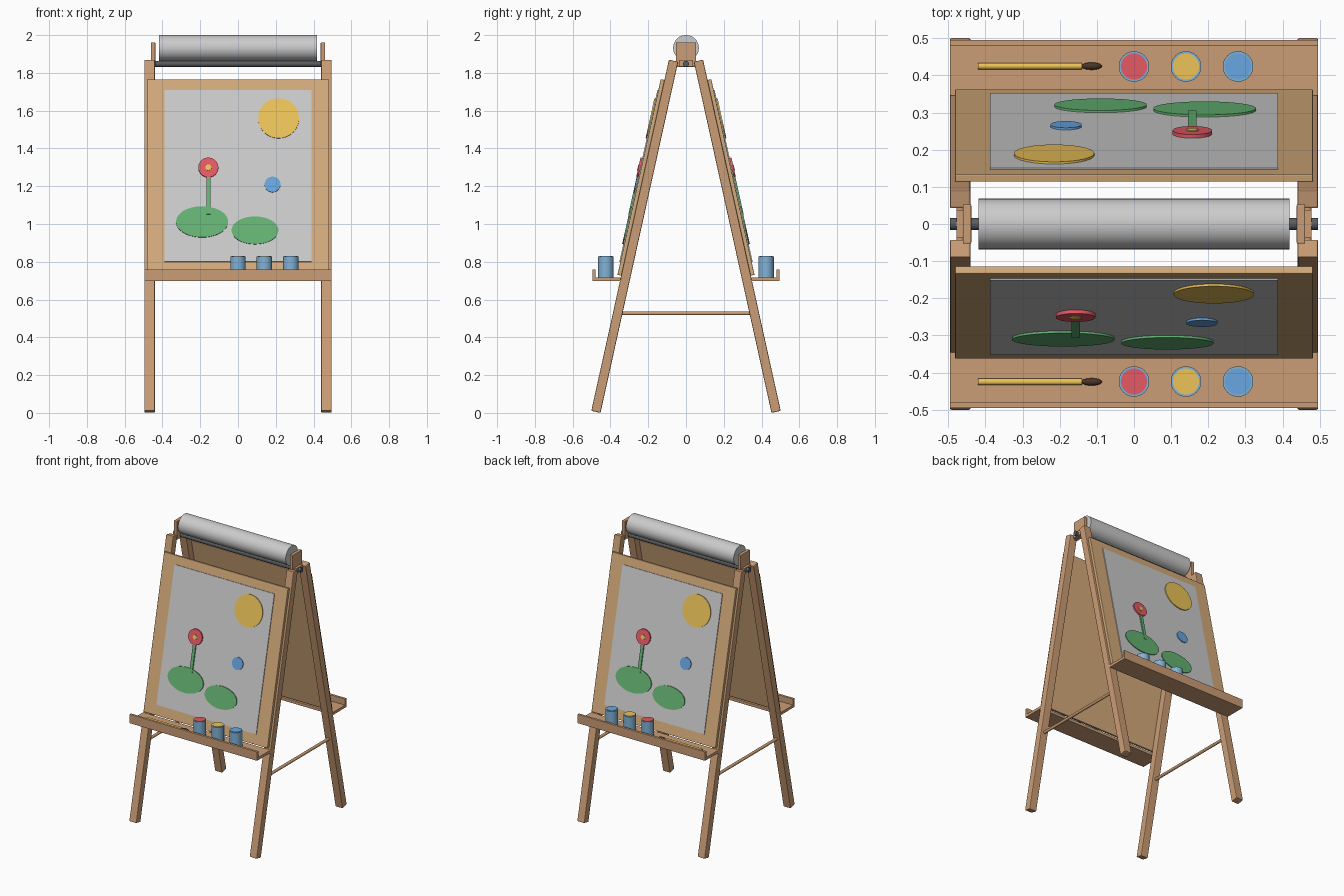
import bpy
from math import sin, cos, atan2, pi, radians
from mathutils import Matrix, Vector

if "Cube" in bpy.data.objects:
    bpy.data.objects.remove(bpy.data.objects["Cube"])


def mat(name, r, g, b):
    m = bpy.data.materials.new(name)
    m.diffuse_color = (r, g, b, 1)
    m.use_nodes = True
    m.node_tree.nodes["Principled BSDF"].inputs["Base Color"].default_value = m.diffuse_color
    return m


WOOD = mat("wood", 0.60, 0.34, 0.18)
PANEL = mat("panel wood", 0.66, 0.41, 0.20)
METAL = mat("dark metal", 0.10, 0.11, 0.12)
RED = mat("red paint", 0.78, 0.10, 0.13)
YELLOW = mat("yellow paint", 0.85, 0.55, 0.10)
BLUE = mat("blue paint", 0.14, 0.38, 0.75)
GREEN = mat("green paint", 0.13, 0.45, 0.17)
CUP = mat("cup blue", 0.22, 0.45, 0.68)
BRISTLE = mat("bristle brown", 0.07, 0.035, 0.02)
I4 = Matrix.Identity(4)


def finish(name, m, frame, material, smooth=False):
    o = bpy.context.object
    o.name = name
    o.matrix_world = frame @ m
    bpy.ops.object.transform_apply(location=True, rotation=True, scale=True)
    if material:
        o.data.materials.append(material)
    if smooth:
        bpy.ops.object.shade_smooth_by_angle(angle=radians(35))
    return o


def box(name, lo, hi, material, frame=I4, bevel=0.0):
    lo, hi = Vector(lo), Vector(hi)
    bpy.ops.mesh.primitive_cube_add(size=1)
    m = Matrix.Translation((lo + hi) / 2) @ Matrix.Diagonal((*(hi - lo), 1))
    o = finish(name, m, frame, material)
    if bevel:
        b = o.modifiers.new("bevel", 'BEVEL')
        b.width, b.segments = bevel, 2
    return o


def rod(name, center, r, length, material, axis='Z', frame=I4, ry=None, verts=48):
    bpy.ops.mesh.primitive_cylinder_add(vertices=verts, radius=1, depth=1)
    turn = {'X': Matrix.Rotation(pi / 2, 4, 'Y'), 'Y': Matrix.Rotation(pi / 2, 4, 'X'), 'Z': I4}[axis]
    m = Matrix.Translation(center) @ turn @ Matrix.Diagonal((r, ry or r, length, 1))
    return finish(name, m, frame, material, True)


# leaning side frame: local x = across, y = up the leg, z = outward
A = atan2(0.411, 1.859)
Z0 = 0.0054
LEAN = Matrix(((1, 0, 0, 0),
               (0, sin(A), -cos(A), -0.477),
               (0, cos(A), sin(A), Z0),
               (0, 0, 0, 1)))


def up(z, n):
    """distance along the leg for world height z at outward offset n"""
    return (z - Z0 - n * sin(A)) / cos(A)


def blob(name, x, z, rx, rz, material, frame, top=0.056):
    rod(name, (x, up(z, top), (0.049 + top) / 2), rx, top - 0.049, material, frame=frame, ry=rz)


for side, turn, sy in (("front", 0, -1), ("back", pi, 1)):
    F = Matrix.Rotation(turn, 4, 'Z') @ LEAN

    # legs and drawing board
    for sx in (-1, 1):
        x0, x1 = sorted((sx * 0.44, sx * 0.496))
        box(side + "_leg", (x0, 0, -0.025), (x1, 1.904, 0.025), WOOD, F, 0.005)
    box(side + "_board", (-0.482, 0.733, 0.024), (0.482, 1.794, 0.045), PANEL, F, 0.003)
    box(side + "_paper", (-0.388, 0.803, 0.044), (0.388, 1.735, 0.050), None, F)

    # painted picture
    blob(side + "_sun", 0.215, 1.56, 0.108, 0.108, YELLOW, F)
    blob(side + "_left_bush", -0.19, 1.012, 0.138, 0.084, GREEN, F)
    blob(side + "_right_bush", 0.09, 0.967, 0.124, 0.075, GREEN, F)
    blob(side + "_blue_dot", 0.183, 1.21, 0.042, 0.042, BLUE, F)
    box(side + "_stem", (-0.168, up(1.05, 0.05), 0.049), (-0.146, up(1.28, 0.05), 0.058), GREEN, F)
    blob(side + "_flower", -0.157, 1.30, 0.053, 0.053, RED, F, 0.060)
    blob(side + "_flower_centre", -0.157, 1.30, 0.016, 0.016, YELLOW, F, 0.063)

    # tray with lip
    def ybox(name, ya, yb, za, zb):
        y0, y1 = sorted((sy * ya, sy * yb))
        box(name, (-0.496, y0, za), (0.496, y1, zb), WOOD, bevel=0.002)
    ybox(side + "_tray", 0.345, 0.495, 0.697, 0.717)
    ybox(side + "_tray_lip", 0.479, 0.496, 0.697, 0.760)

    # paint cups and brush
    for x, paint in ((0, RED), (0.14, YELLOW), (0.28, BLUE)):
        rod(side + "_cup", (x, sy * 0.424, 0.772), 0.041, 0.112, CUP)
        rod(side + "_cup_paint", (x, sy * 0.424, 0.827), 0.035, 0.008, paint)
    rod(side + "_brush_handle", (-0.28, sy * 0.425, 0.726), 0.009, 0.28, YELLOW, 'X', verts=20)
    bpy.ops.mesh.primitive_uv_sphere_add(segments=20, ring_count=12, radius=1)
    finish(side + "_brush_tip",
           Matrix.Translation((-0.114, sy * 0.425, 0.727)) @ Matrix.Diagonal((0.028, 0.010, 0.010, 1)),
           I4, BRISTLE, True)

# side spreaders, roll brackets and spacers
for sx in (-1, 1):
    rod("side_spreader", (sx * 0.468, 0, 0.527), 0.010, 0.70, WOOD, 'Y', verts=24)
    x0, x1 = sorted((sx * 0.438, sx * 0.461))
    box("roll_bracket", (x0, -0.053, 1.83), (x1, 0.053, 1.962), WOOD, bevel=0.003)
    x0, x1 = sorted((sx * 0.460, sx * 0.478))
    box("hinge_spacer", (x0, -0.038, 1.832), (x1, 0.038, 1.868), WOOD, bevel=0.002)

# hinge rod and paper roll
rod("hinge_rod", (0, 0, 1.848), 0.016, 0.992, METAL, 'X', verts=32)
rod("paper_roll", (0, 0, 1.932), 0.068, 0.836, None, 'X', verts=64)
